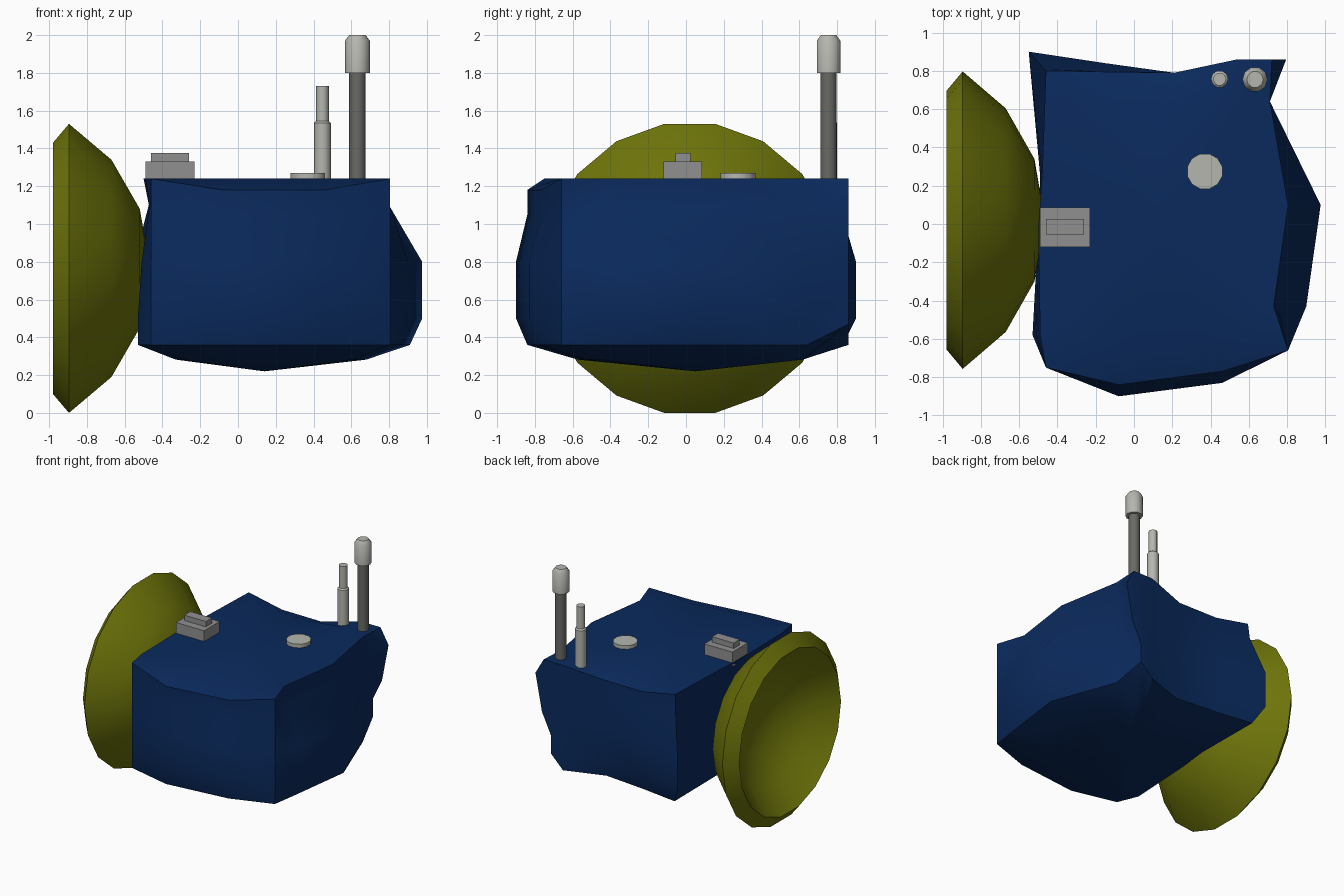
import bpy, bmesh, math
from mathutils import Vector

if "Cube" in bpy.data.objects:
    bpy.data.objects.remove(bpy.data.objects["Cube"])


def paint(name, rgb):
    m = bpy.data.materials.new(name)
    m.diffuse_color = (*rgb, 1)
    m.use_nodes = True
    m.node_tree.nodes["Principled BSDF"].inputs["Base Color"].default_value = m.diffuse_color
    return m


BLUE = paint("blue", (0.003, 0.023, 0.11))
OLIVE = paint("olive", (0.155, 0.175, 0.003))
LIGHT = paint("light_grey", (0.46, 0.47, 0.43))
MID = paint("mid_grey", (0.28, 0.28, 0.28))
DARK = paint("dark_grey", (0.14, 0.14, 0.13))


def finish(name, bm, mat, angle=30):
    bmesh.ops.recalc_face_normals(bm, faces=bm.faces)
    me = bpy.data.meshes.new(name)
    bm.to_mesh(me)
    bm.free()
    ob = bpy.data.objects.new(name, me)
    bpy.context.collection.objects.link(ob)
    me.materials.append(mat)
    bpy.ops.object.select_all(action='DESELECT')
    ob.select_set(True)
    bpy.context.view_layer.objects.active = ob
    bpy.ops.object.shade_smooth_by_angle(angle=math.radians(angle))
    return ob


def skin(bm, rings):
    for a, b in zip(rings, rings[1:]):
        n = max(len(a), len(b))
        for i in range(n):
            j = (i + 1) % n
            if len(a) == 1:
                bm.faces.new((a[0], b[i], b[j]))
            elif len(b) == 1:
                bm.faces.new((a[i], a[j], b[0]))
            else:
                bm.faces.new((a[i], a[j], b[j], b[i]))


def lathe(name, profile, sides, place, mat, phase=0.0, angle=40):
    """Spin (radius, height) points; place maps local x, y, height to the scene."""
    bm = bmesh.new()
    rings = []
    for r, h in profile:
        if r == 0:
            rings.append([bm.verts.new(place(0, 0, h))])
        else:
            angles = [2 * math.pi * (i + phase) / sides for i in range(sides)]
            rings.append([bm.verts.new(place(r * math.cos(a), r * math.sin(a), h)) for a in angles])
    skin(bm, rings)
    return finish(name, bm, mat, angle)


def upright(x, y):
    return lambda u, v, h: (x + u, y + v, h)


def box(name, lo, hi, mat):
    bm = bmesh.new()
    bmesh.ops.create_cube(bm, size=1)
    for v in bm.verts:
        v.co = [l + (c + 0.5) * (h - l) for l, h, c in zip(lo, hi, v.co)]
    return finish(name, bm, mat)


# Crumpled body: columns around the outline, each with x or y varying over five heights
Z = (1.24, 1.09, 0.80, 0.50, 0.36)
DIP = (1.18, 1.05, 0.80, 0.50, 0.36)


def across(x, ys, z=DIP):
    return [Vector((x, y, h)) for y, h in zip(ys, z)]


def along(y, xs, z=Z):
    return [Vector((x, y, h)) for x, h in zip(xs, z)]


columns = [
    along(-0.75, [-0.46] * 5),
    across(-0.08, (-0.84, -0.84, -0.90, -0.90, -0.84)),
    across(0.46, (-0.77, -0.77, -0.83, -0.83, -0.78)),
    along(-0.66, [0.805] * 5),
    along(-0.43, (0.73, 0.75, 0.90, 0.90, 0.84)),
    along(0.10, (0.805, 0.805, 0.975, 0.975, 0.91)),
    along(0.64, [0.71] * 5),
    along(0.86, (0.72, 0.795, 0.735, 0.65, 0.65), (1.24, 1.11, 0.8, 0.62, 0.47)),
    across(0.54, [0.86] * 5, Z),
    across(0.21, (0.79, 0.79, 0.79, 0.78, 0.75)),
    across(-0.15, (0.795, 0.80, 0.84, 0.84, 0.785)),
    [Vector(p) for p in ((-0.46, 0.80, 1.24), (-0.47, 0.81, 1.11), (-0.55, 0.90, 0.8),
                         (-0.55, 0.90, 0.5), (-0.475, 0.83, 0.36))],
    along(0.25, (-0.48, -0.46, -0.48, -0.49, -0.47)),
    along(-0.02, (-0.50, -0.47, -0.50, -0.50, -0.50)),
    along(-0.58, (-0.49, -0.47, -0.51, -0.53, -0.53)),
]
bm = bmesh.new()
rows = [[bm.verts.new(c[i]) for c in columns] for i in range(5)]


def cap(edge, center, ring_z, factor):
    c = Vector(center)
    inner = []
    for v in edge:
        p = c.lerp(v.co, factor)
        p.z = ring_z
        inner.append(bm.verts.new(p))
    return inner, [bm.verts.new(c)]


top_ring, top_mid = cap(rows[0], (0.14, 0.03, 1.24), 1.24, 0.80)
low_ring, low_mid = cap(rows[-1], (0.14, 0.05, 0.22), 0.282, 0.70)
skin(bm, [top_mid, top_ring] + rows + [low_ring, low_mid])
finish("body", bm, BLUE, 35)

# Dish: convex back, bevelled rim and hollow front facing -x
lathe("dish",
      [(0, -0.465), (0.32, -0.52), (0.584, -0.67), (0.777, -0.895), (0.675, -0.98),
       (0.50, -0.80), (0.27, -0.67), (0, -0.62)],
      18, lambda u, v, h: (h, 0.02 + u, 0.765 + v), OLIVE, angle=30)

# Tall antenna: dark pole with a lighter rounded head
lathe("tall_antenna_pole", [(0, 1.2), (0.044, 1.2), (0.044, 1.82), (0, 1.82)],
      10, upright(0.632, 0.755), DARK)
lathe("tall_antenna_head", [(0, 1.8), (0.066, 1.8), (0.066, 1.97), (0.043, 2.0), (0, 2.0)],
      10, upright(0.632, 0.755), LIGHT)

# Short stepped antenna
lathe("short_antenna",
      [(0, 1.2), (0.045, 1.2), (0.045, 1.535), (0.034, 1.545), (0.034, 1.73), (0, 1.73)],
      10, upright(0.447, 0.757), LIGHT)

# Round cap and stepped box on the roof
lathe("roof_disc", [(0, 1.21), (0.095, 1.21), (0.095, 1.27), (0, 1.27)],
      12, upright(0.37, 0.275), LIGHT, 0.5)
box("roof_box", (-0.49, -0.12, 1.21), (-0.23, 0.085, 1.33), MID)
box("roof_box_ridge", (-0.46, -0.055, 1.32), (-0.26, 0.025, 1.375), MID)
